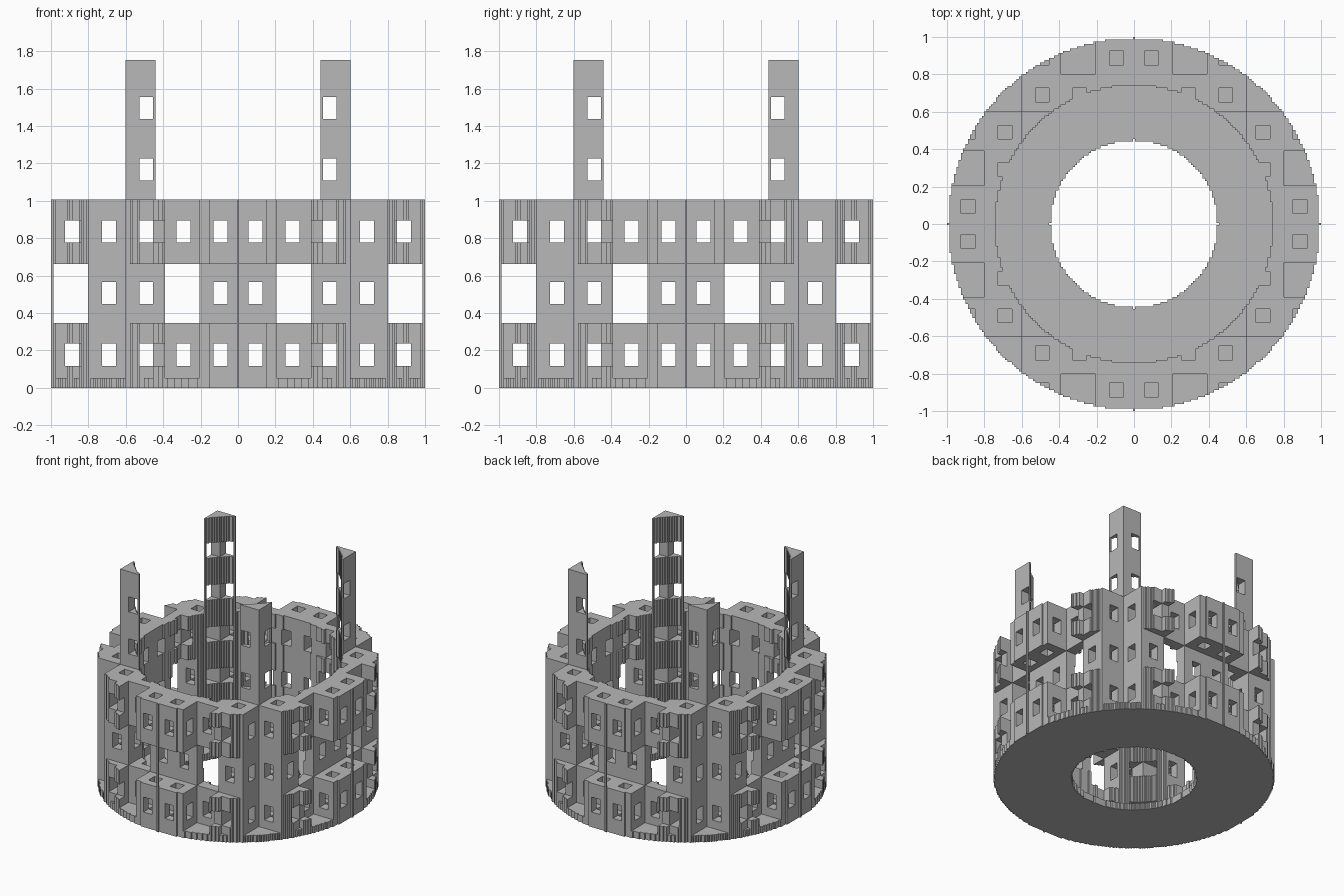
import bpy
import bmesh

cube = bpy.data.objects.get("Cube")
if cube:
    bpy.data.objects.remove(cube)

R = 80                    # outer radius in grid steps
STEP = 2 / (2 * R + 1)    # size of one grid step
CELL = 16                 # room width in grid steps
FLOOR = 0.33              # storey height
GRID = range(-R, R + 1)

stone = bpy.data.materials.new("grey stone")
stone.use_nodes = True
stone.diffuse_color = (0.48, 0.48, 0.48, 1)
stone.node_tree.nodes["Principled BSDF"].inputs["Base Color"].default_value = stone.diffuse_color


def between(a, first, last):
    """Strictly inside the room walls numbered first and last."""
    return first * CELL < a < last * CELL


def window(a):
    return 5 <= a % CELL <= 10


def in_wall(a, b):
    """Ring wall with vertical shafts."""
    return 59.8 ** 2 < a * a + b * b <= R * R and not (window(a) and window(b))


def base_plan(a, b):
    return 36 ** 2 < a * a + b * b <= R * R


def storey_plan(a, b):
    notch = (between(a, 1, 2) and b > 4 * CELL) or (between(b, 1, 2) and a > 4 * CELL)
    corner = a > 3 * CELL and b > 3 * CELL
    return in_wall(a, b) and not notch and not corner


def pier_plan(a, b):
    openings = any(between(c, 1, 2) or between(c, 4, 5) for c in (a, b))
    return storey_plan(a, b) and not openings


def tower_plan(a, b):
    return in_wall(a, b) and all(2 * CELL <= c <= 3 * CELL for c in (a, b))


def plan_mask(plan, windows):
    """Grid squares filled by a plan, mirrored into all four quadrants."""
    mask = set()
    for a in range(R + 1):
        for b in range(R + 1):
            if plan(a, b) and not (windows and (window(a) or window(b))):
                mask |= {(a, b), (-a, b), (a, -b), (-a, -b)}
    return mask


# Storeys from the ground up: name, plan, bottom, top
parts = [
    ("base_plate", base_plan, 0, 0.053),
    ("lower_storey", storey_plan, 0.053, 0.346),
    ("middle_piers", pier_plan, 0.346, 0.663),
    ("upper_storey", storey_plan, 0.663, 1.006),
    ("corner_towers", tower_plan, 1.006, 1.754),
]

# Split every storey at its window sills and heads
slabs = []
for name, plan, bottom, top in parts:
    marks = [(n * FLOOR + 0.118, n * FLOOR + 0.236) for n in range(5)]
    cuts = sorted([bottom, top] + [z for m in marks for z in m if bottom < z < top])
    for z0, z1 in zip(cuts, cuts[1:]):
        mid = (z0 + z1) / 2
        has_windows = any(lo < mid < hi for lo, hi in marks)
        slabs.append((name, z0, z1, plan_mask(plan, has_windows)))


def quad(bm, points):
    bm.faces.new([bm.verts.new(p) for p in points])


def edge(k):
    return (k - 0.5) * STEP


def runs(squares):
    """Join filled squares of each row into strips along x."""
    for y in GRID:
        start = None
        for x in range(-R, R + 2):
            filled = (x, y) in squares
            if filled and start is None:
                start = x
            elif not filled and start is not None:
                yield edge(start), edge(x), edge(y), edge(y + 1)
                start = None


def add_slab(bm, z0, z1, mask, below, above):
    # Horizontal faces only where nothing touches them
    for x0, x1, y0, y1 in runs(mask - above):
        quad(bm, [(x0, y0, z1), (x1, y0, z1), (x1, y1, z1), (x0, y1, z1)])
    for x0, x1, y0, y1 in runs(mask - below):
        quad(bm, [(x0, y1, z0), (x1, y1, z0), (x1, y0, z0), (x0, y0, z0)])
    # Stepped vertical faces
    for x, y in mask:
        x0, x1, y0, y1 = edge(x), edge(x + 1), edge(y), edge(y + 1)
        sides = [((x, y - 1), (x0, y0), (x1, y0)), ((x + 1, y), (x1, y0), (x1, y1)),
                 ((x, y + 1), (x1, y1), (x0, y1)), ((x - 1, y), (x0, y1), (x0, y0))]
        for neighbour, p, q in sides:
            if neighbour not in mask:
                quad(bm, [(*p, z0), (*q, z0), (*q, z1), (*p, z1)])


# One object per storey
for name, *_ in parts:
    bm = bmesh.new()
    for i, (part, z0, z1, mask) in enumerate(slabs):
        if part == name:
            below = slabs[i - 1][3] if i else set()
            above = slabs[i + 1][3] if i + 1 < len(slabs) else set()
            add_slab(bm, z0, z1, mask, below, above)
    bmesh.ops.remove_doubles(bm, verts=bm.verts, dist=STEP / 100)
    mesh = bpy.data.meshes.new(name)
    bm.to_mesh(mesh)
    bm.free()
    mesh.materials.append(stone)
    bpy.context.collection.objects.link(bpy.data.objects.new(name, mesh))
